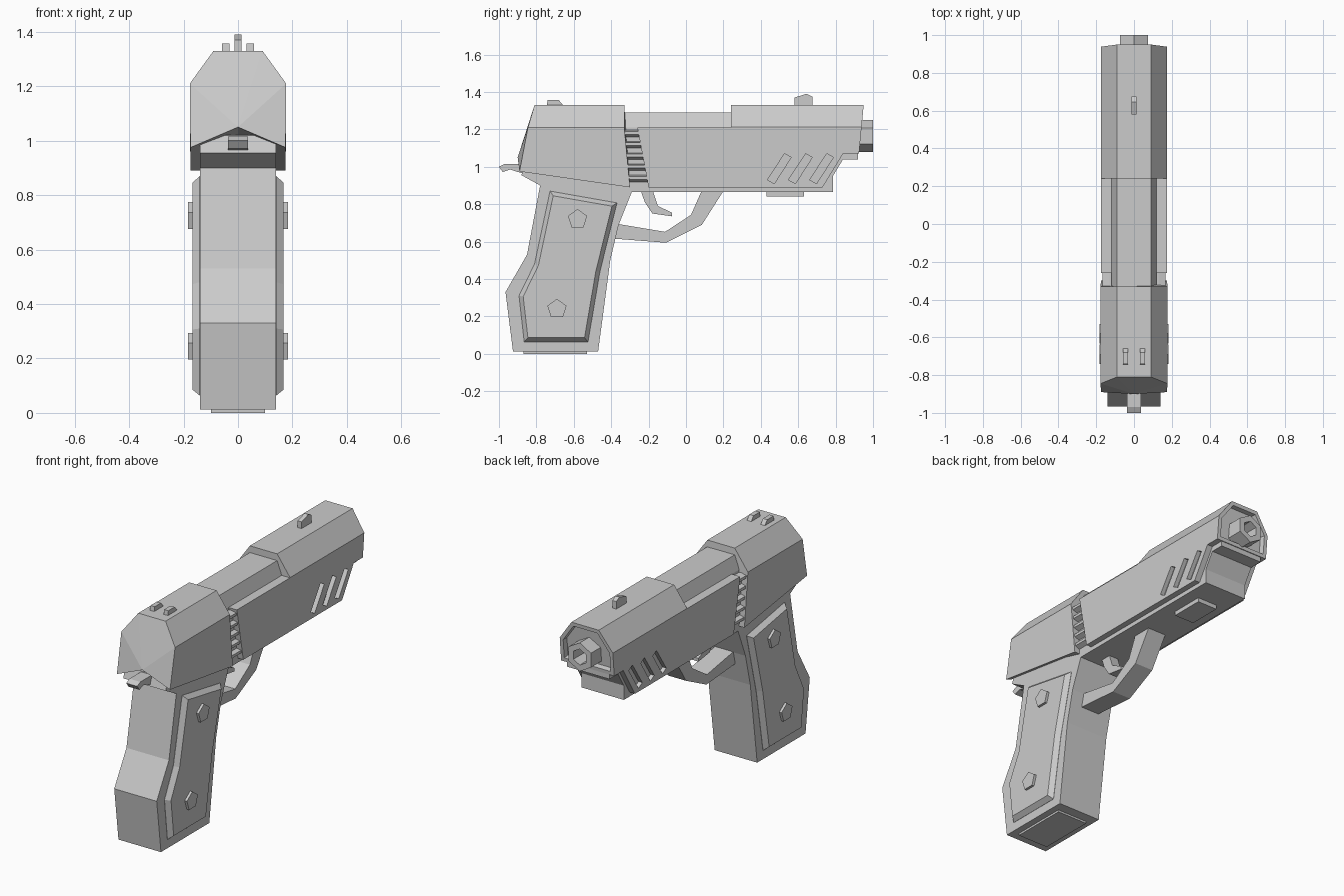
import bpy, bmesh
from math import sin, cos, pi
from mathutils import Vector

if "Cube" in bpy.data.objects:
    bpy.data.objects.remove(bpy.data.objects["Cube"])


def finish(name, bm):
    me = bpy.data.meshes.new(name)
    bm.to_mesh(me)
    bm.free()
    ob = bpy.data.objects.new(name, me)
    bpy.context.collection.objects.link(ob)
    return ob


def prism_mesh(pts, a, b, axis='x', insets=()):
    """Extrude a 2D outline from a to b; insets (thickness, depth) shape the b cap."""
    bm = bmesh.new()
    put = (lambda p, d: (d, p[0], p[1])) if axis == 'x' else (lambda p, d: (p[0], d, p[1]))
    lo = [bm.verts.new(put(p, a)) for p in pts]
    hi = [bm.verts.new(put(p, b)) for p in pts]
    n = len(pts)
    for i in range(n):
        j = (i + 1) % n
        bm.faces.new((lo[i], lo[j], hi[j], hi[i]))
    bm.faces.new(lo[::-1])
    cap = bm.faces.new(hi)
    bmesh.ops.recalc_face_normals(bm, faces=bm.faces[:])
    for t, d in insets:
        bmesh.ops.inset_individual(bm, faces=[cap], thickness=t, depth=d, use_even_offset=True)
    return bm


def prism(name, pts, a, b, axis='x', insets=()):
    return finish(name, prism_mesh(pts, a, b, axis, insets))


def ngon(cx, cz, r, n):
    return [(cx + r * sin(2 * pi * i / n), cz + r * cos(2 * pi * i / n)) for i in range(n)]


def rect(a, b, c, d):
    return [(a, c), (b, c), (b, d), (a, d)]


# Frame and grip in one profile
prism("frame_and_grip", [
    (-0.78, 0.90), (-0.85, 0.53), (-0.965, 0.33), (-0.925, 0.012), (-0.47, 0.012),
    (-0.405, 0.50), (-0.36, 0.69), (-0.29, 0.865), (0.785, 0.865), (0.785, 0.95),
    (0.84, 1.04), (0.92, 1.04), (0.92, 1.072), (-0.30, 1.04), (-0.86, 1.02), (-0.88, 0.955)],
    -0.14, 0.14)
prism("magazine_base", rect(-0.87, -0.53, 0, 0.03), -0.10, 0.10)
prism("rail_block", rect(0.43, 0.63, 0.84, 0.88), -0.065, 0.065)

# Front slide: profile, chamfered top edges, recessed muzzle face
bm = prism_mesh([(-0.26, 1.21), (0.24, 1.21), (0.24, 1.33), (0.95, 1.33), (0.925, 1.07),
                 (0.84, 1.07), (0.73, 0.89), (-0.20, 0.89)], -0.175, 0.175)
for s in (1, -1):
    cut = bmesh.ops.bisect_plane(
        bm, geom=bm.verts[:] + bm.edges[:] + bm.faces[:], plane_co=(s * 0.09, 0, 1.33),
        plane_no=Vector((s * 0.12, 0, 0.086)).normalized(), clear_outer=True)
    edges = [e for e in cut['geom_cut'] if isinstance(e, bmesh.types.BMEdge)]
    bmesh.ops.holes_fill(bm, edges=edges, sides=0)
bmesh.ops.recalc_face_normals(bm, faces=bm.faces[:])
mouth = max(bm.faces, key=lambda f: f.calc_center_median().y)
for t, d in ((0.022, 0), (0.004, -0.03)):
    bmesh.ops.inset_individual(bm, faces=[mouth], thickness=t, depth=d, use_even_offset=True)
front_slide = finish("front_slide", bm)

# Slanted vents cut into both sides of the front slide
for i in range(3):
    o = 0.113 * i
    for s in (1, -1):
        c = prism("vent_cutter", [(0.435 + o, 0.93), (0.472 + o, 0.91), (0.562 + o, 1.05),
                                  (0.527 + o, 1.07)], s * 0.15, s * 0.22)
        c.hide_render = True
        c.display_type = 'WIRE'
        m = front_slide.modifiers.new("vent", 'BOOLEAN')
        m.object, m.operation, m.solver = c, 'DIFFERENCE', 'EXACT'

# Rear slide: two linked rings, tapered faceted back fanned from a point
back = [(0, -0.90, 1.05), (0.175, -0.89, 0.975), (0.177, -0.845, 1.21), (0.09, -0.81, 1.33)]
fore = [(0, -0.30, 0.89), (0.175, -0.30, 0.89), (0.177, -0.33, 1.21), (0.09, -0.33, 1.33)]
bm = bmesh.new()
rings = [[bm.verts.new(p) for p in h + [(-x, y, z) for x, y, z in h[:0:-1]]] for h in (back, fore)]
A, B = rings
for i in range(7):
    j = (i + 1) % 7
    bm.faces.new((A[i], A[j], B[j], B[i]))
for i in range(1, 6):
    bm.faces.new((A[0], A[i], A[i + 1]))
bm.faces.new(B)
bmesh.ops.recalc_face_normals(bm, faces=bm.faces[:])
finish("rear_slide", bm)

# Narrow top bridge and the ribbed gap between the slide halves
prism("top_bridge", [(-0.12, 1.0), (0.12, 1.0), (0.12, 1.21), (0.09, 1.29), (-0.09, 1.29),
                     (-0.12, 1.21)], -0.45, 0.30, 'y')
prism("rib_core", rect(-0.14, 0.14, 0.885, 1.195), -0.40, -0.15, 'y')
for i in range(5):
    z = 0.915 + 0.06 * i
    for s in (1, -1):
        prism("slide_rib", [(s * 0.13, z), (s * 0.168, z + 0.018), (s * 0.168, z + 0.034),
                            (s * 0.13, z + 0.042)], -0.40 - 0.0, -0.18, 'y')

# Barrel with hexagonal bore
prism("barrel", ngon(0, 1.165, 0.085, 6), 0.80, 1.0, 'y', [(0.032, 0), (0.002, -0.10)])

# Grip panels and pentagonal screws
for s in (1, -1):
    prism("grip_panel", [(-0.727, 0.87), (-0.369, 0.807), (-0.46, 0.44), (-0.524, 0.064),
                         (-0.865, 0.064), (-0.893, 0.31), (-0.81, 0.48)],
          s * 0.12, s * 0.141, 'x', [(0.022, 0.027)])
    for y, z in ((-0.58, 0.72), (-0.69, 0.24)):
        prism("grip_screw", ngon(y, z, 0.054, 5), s * 0.15, s * 0.183)

# Trigger guard, trigger and hammer
prism("trigger_guard", [(-0.40, 0.70), (-0.112, 0.652), (0.027, 0.743), (0.085, 0.875),
                        (0.203, 0.875), (0.085, 0.69), (-0.107, 0.594), (-0.40, 0.617)], -0.06, 0.06)
prism("trigger", [(-0.245, 0.88), (-0.18, 0.88), (-0.15, 0.79), (-0.075, 0.755),
                  (-0.075, 0.735), (-0.18, 0.75), (-0.22, 0.81)], -0.03, 0.03)
prism("hammer", [(-1.0, 1.0), (-0.97, 1.015), (-0.80, 1.015), (-0.80, 0.93), (-0.86, 0.96),
                 (-0.94, 0.985), (-0.98, 0.972)], -0.036, 0.036)

# Sights
prism("front_sight", [(0.58, 1.32), (0.58, 1.37), (0.645, 1.39), (0.675, 1.375), (0.675, 1.32)],
      -0.013, 0.013)
for s in (1, -1):
    prism("rear_sight", [(-0.745, 1.32), (-0.74, 1.357), (-0.68, 1.357), (-0.65, 1.32)],
          s * 0.031, s * 0.059)
